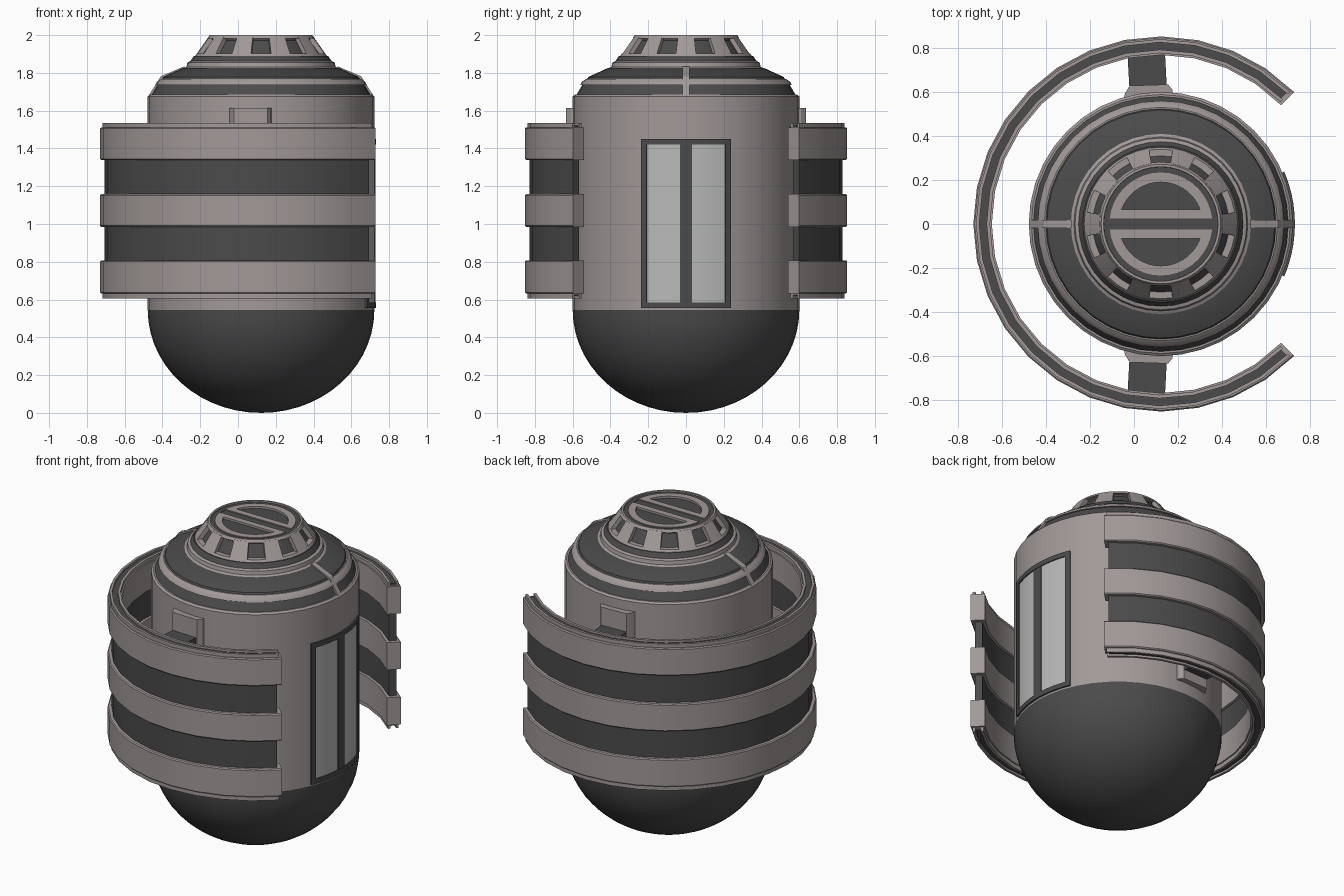
import bpy, bmesh
from math import cos, sin, asin, pi, radians

if "Cube" in bpy.data.objects:
    bpy.data.objects.remove(bpy.data.objects["Cube"])

CX = 0.122  # pod axis


def material(name, c):
    m = bpy.data.materials.new(name)
    m.diffuse_color = (*c, 1)
    m.use_nodes = True
    m.node_tree.nodes["Principled BSDF"].inputs["Base Color"].default_value = m.diffuse_color
    return m


LIGHT = material("light_shell", (0.36, 0.32, 0.315))
DARK = material("dark_shell", (0.07, 0.07, 0.07))
GLASS = material("pane_grey", (0.48, 0.49, 0.48))


def skin(name, rings, mat, closed=False, angle=30):
    """Join equal point rings into a solid; closed wraps the last to the first."""
    bm = bmesh.new()
    vs = [[bm.verts.new(p) for p in ring] for ring in rings]
    n, k = len(vs), len(vs[0])
    for i in range(n if closed else n - 1):
        a, b = vs[i], vs[(i + 1) % n]
        for j in range(k):
            bm.faces.new((a[j], a[(j + 1) % k], b[(j + 1) % k], b[j]))
    if not closed:
        bm.faces.new(vs[0])
        bm.faces.new(vs[-1])
    bmesh.ops.remove_doubles(bm, verts=bm.verts, dist=1e-5)
    bmesh.ops.recalc_face_normals(bm, faces=bm.faces)
    me = bpy.data.meshes.new(name)
    bm.to_mesh(me)
    bm.free()
    me.materials.append(mat)
    ob = bpy.data.objects.new(name, me)
    bpy.context.collection.objects.link(ob)
    bpy.ops.object.select_all(action='DESELECT')
    ob.select_set(True)
    bpy.context.view_layer.objects.active = ob
    bpy.ops.object.shade_smooth_by_angle(angle=radians(angle))
    return ob


def sweep(name, profile, mat, a0=0, a1=360, n=40):
    """Turn a closed (radius, z) profile about the pod axis."""
    full = a1 - a0 == 360
    rings = []
    for i in range(n if full else n + 1):
        a = radians(a0 + (a1 - a0) * i / n)
        rings.append([(CX + r * cos(a), r * sin(a), z) for r, z in profile])
    return skin(name, rings, mat, full)


def rect(r0, r1, z0, z1):
    return [(r0, z0), (r1, z0), (r1, z1), (r0, z1)]


# Rounded bottom and cylindrical body
bowl = [(0.6 * cos(pi / 2 * i / 14), 0.545 - 0.545 * sin(pi / 2 * i / 14)) for i in range(14)]
sweep("bowl", [(0, 0.545)] + bowl + [(0, 0)], DARK)
sweep("body", [(0, 0.545), (0.6, 0.545), (0.6, 1.675), (0.588, 1.685), (0, 1.685)], LIGHT)

# Stepped roof
sweep("lower_roof", [(0, 1.68), (0.582, 1.68), (0.55, 1.735), (0, 1.735)], DARK)
sweep("roof_ring", [(0, 1.73), (0.56, 1.735), (0.552, 1.752), (0.53, 1.768), (0, 1.768)], LIGHT)
sweep("upper_roof", [(0, 1.765), (0.525, 1.765), (0.518, 1.778), (0.415, 1.825), (0, 1.825)], DARK)
sweep("collar", [(0, 1.82), (0.415, 1.822), (0.395, 1.832), (0.39, 1.855), (0.375, 1.862), (0, 1.862)], LIGHT)
sweep("neck", [(0, 1.86), (0.375, 1.86), (0.355, 1.89), (0, 1.89)], DARK)
for s, side in ((1, "right"), (-1, "left")):
    prof = [(0.595, 1.68), (0.53, 1.782), (0.405, 1.835), (0.405, 1.8), (0.53, 1.68)]
    skin("roof_rib_" + side, [[(CX + s * r, y, z) for r, z in prof] for y in (-0.018, 0.018)], LIGHT)


# Tapered turret with ten recessed windows
def slope(z):
    return 0.352 - (z - 1.885) * 0.70


def turret_band(z0, z1, depth):
    return [(slope(z0) - depth, z0), (slope(z0), z0), (slope(z1), z1), (slope(z1) - depth, z1)]


sweep("turret_core", [(0, 1.885), (slope(1.885) - 0.03, 1.885), (slope(1.983) - 0.03, 1.983), (0, 1.983)], DARK)
sweep("turret_base", turret_band(1.885, 1.903, 0.05), LIGHT)
sweep("turret_rim", [(slope(1.985) - 0.04, 1.983), (slope(1.985), 1.983), (slope(2), 2), (0.26, 2), (0.258, 1.983)], LIGHT)
for i in range(10):
    sweep(f"turret_post_{i}", turret_band(1.895, 1.99, 0.045), LIGHT, 36 * i - 9, 36 * i + 9, 2)

# Hatch on top: two half-round frames either side of a dark bar
sweep("hatch_ring", rect(0.232, 0.262, 1.97, 1.992), DARK)
skin("hatch_bar", [[(CX + x, y, z) for x, y in ((-.235, -.026), (.235, -.026), (.235, .026), (-.235, .026))]
                   for z in (1.97, 1.99)], DARK)
for s, side in ((1, "back"), (-1, "front")):
    def half_round(r, flat, n=18):
        t = asin(flat / r)
        return [(CX + r * cos(t + (pi - 2 * t) * i / n), s * r * sin(t + (pi - 2 * t) * i / n)) for i in range(n + 1)]
    rings = [[(*o, 1.97), (*o, 1.996), (*q, 1.996), (*q, 1.97)]
             for o, q in zip(half_round(0.234, 0.026), half_round(0.19, 0.065))]
    skin("hatch_frame_" + side, rings, LIGHT, True)

# Curved double door
for s, side in ((1, "left"), (-1, "right")):
    sweep("door_pane_" + side, rect(0.58, 0.602, 0.58, 1.43), GLASS, *sorted((s * 3, s * 20.5)), 6)
    sweep("door_jamb_" + side, rect(0.58, 0.609, 0.555, 1.45), DARK, *sorted((s * 20, s * 23)), 1)
sweep("door_mullion", rect(0.58, 0.606, 0.57, 1.44), DARK, -3, 3, 2)
sweep("door_sill", rect(0.58, 0.609, 0.555, 0.585), DARK, -22, 22, 10)
sweep("door_header", rect(0.58, 0.609, 1.42, 1.45), DARK, -22, 22, 10)

# Open ring shield: dark wall, three light bands, grooved trims
sweep("shield_wall", rect(0.785, 0.828, 0.618, 1.522), DARK, 46.3, 313.7, 24)
for i, (z0, z1) in enumerate(((0.632, 0.808), (0.985, 1.158), (1.338, 1.512))):
    c = 0.006
    band = [(0.768, z0), (0.852 - c, z0), (0.852, z0 + c), (0.852, z1 - c), (0.852 - c, z1), (0.768, z1)]
    sweep(f"shield_band_{i}", band, LIGHT, 44.7, 315.3, 24)
for name, z, d in (("top", 1.535, 1), ("bottom", 0.605, -1)):
    trim = [(0.776, -.03), (0.84, -.03), (0.84, 0), (0.825, 0), (0.825, -.02), (0.792, -.02), (0.792, 0), (0.776, 0)]
    sweep("shield_trim_" + name, [(r, z + d * h) for r, h in trim], LIGHT, 45.6, 314.4, 24)

# Brackets joining the shield to the body
for s, side in ((1, "back"), (-1, "front")):
    plate = [(-0.05, 0.56), (-0.04, 0.595), (-0.02, 0.628), (0.155, 0.634), (0.175, 0.61), (0.18, 0.56)]
    skin("bracket_plate_" + side, [[(x, s * y, z) for x, y in plate] for z in (0.62, 1.615)], LIGHT)
    arm = [(-0.02, 0.6), (0.15, 0.6), (0.14, 0.79), (-0.03, 0.78)]
    skin("bracket_arm_" + side, [[(x, s * y, z) for x, y in arm] for z in (0.68, 1.5)], DARK)
